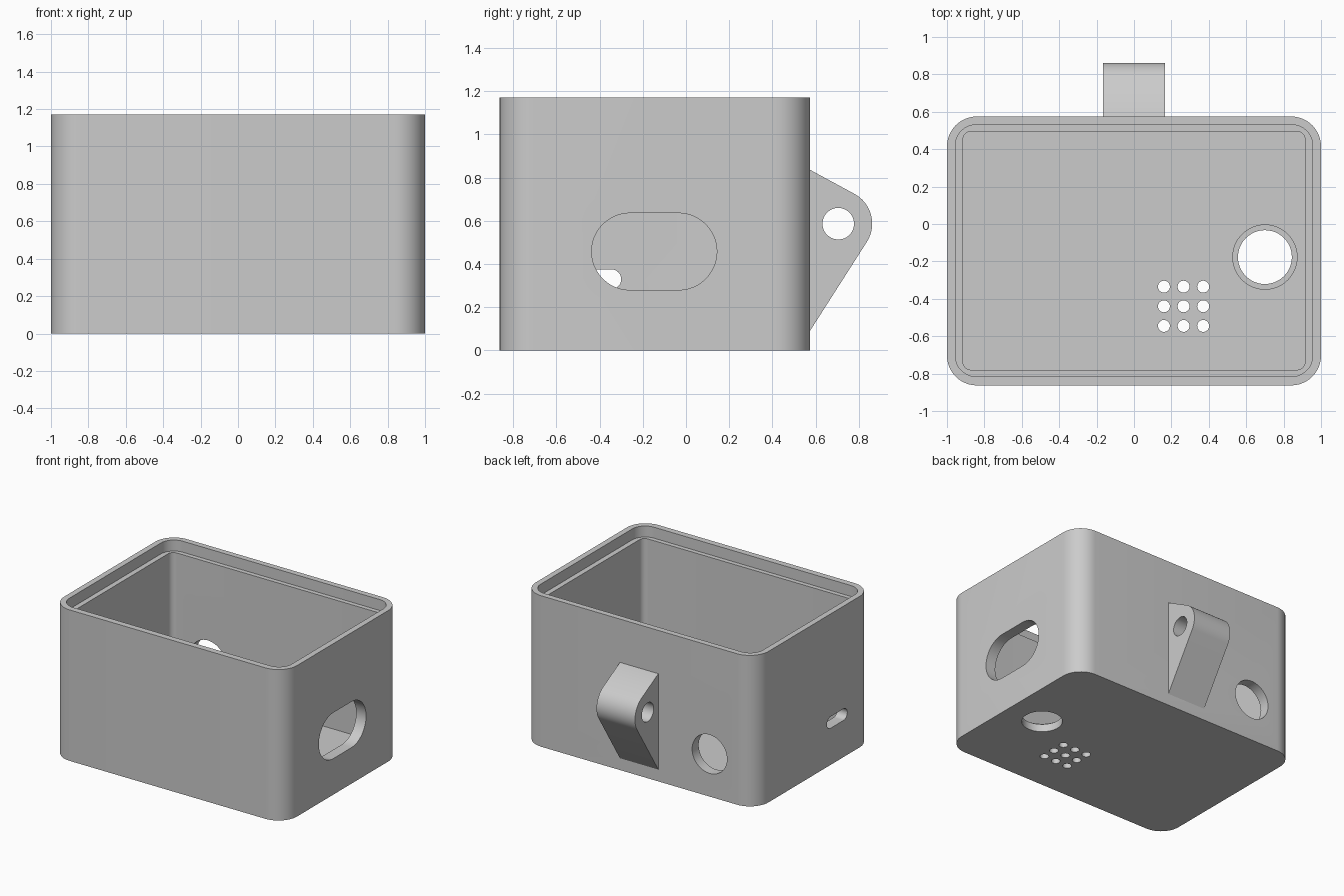
import bpy
import bmesh
import math

if "Cube" in bpy.data.objects:
    bpy.data.objects.remove(bpy.data.objects["Cube"], do_unlink=True)

# Single plain grey material
GREY = (0.6, 0.6, 0.6, 1.0)
grey = bpy.data.materials.new("plain_grey")
grey.diffuse_color = GREY
grey.use_nodes = True
grey.node_tree.nodes["Principled BSDF"].inputs["Base Color"].default_value = GREY


def arc(cx, cy, r, start, end, steps):
    """Points along a circular arc, angles in radians."""
    angles = [start + (end - start) * i / steps for i in range(steps + 1)]
    return [(cx + r * math.cos(a), cy + r * math.sin(a)) for a in angles]


def rounded(a0, a1, b0, b1, r, steps=12):
    """Rounded rectangle; becomes a slot or circle when r is half its size."""
    centres = [(a1 - r, b1 - r), (a0 + r, b1 - r), (a0 + r, b0 + r), (a1 - r, b0 + r)]
    points = []
    for i, (a, b) in enumerate(centres):
        for p in arc(a, b, r, i * math.pi / 2, (i + 1) * math.pi / 2, steps):
            if not points or math.dist(p, points[-1]) > 1e-5:
                points.append(p)
    if math.dist(points[0], points[-1]) < 1e-5:
        points.pop()
    return points


def circle(a, b, r, steps=12):
    return rounded(a - r, a + r, b - r, b + r, r, steps)


def prism(name, outline, axis, low, high):
    """Extrude a 2D outline along an axis: x uses (y, z), y uses (x, z), z uses (x, y)."""
    place = {"x": lambda a, b, t: (t, a, b),
             "y": lambda a, b, t: (a, t, b),
             "z": lambda a, b, t: (a, b, t)}[axis]
    bm = bmesh.new()
    base = bm.faces.new([bm.verts.new(place(a, b, low)) for a, b in outline])
    moved = bmesh.ops.extrude_face_region(bm, geom=[base])["geom"]
    bmesh.ops.translate(bm, vec=place(0, 0, high - low),
                        verts=[v for v in moved if isinstance(v, bmesh.types.BMVert)])
    bmesh.ops.recalc_face_normals(bm, faces=bm.faces)
    mesh = bpy.data.meshes.new(name)
    bm.to_mesh(mesh)
    bm.free()
    mesh.materials.append(grey)
    obj = bpy.data.objects.new(name, mesh)
    bpy.context.collection.objects.link(obj)
    return obj


def activate(obj):
    bpy.ops.object.select_all(action="DESELECT")
    obj.select_set(True)
    bpy.context.view_layer.objects.active = obj


def cut(obj, outline, axis, low, high):
    """Subtract a prism from an object and discard the cutter."""
    cutter = prism("cutter", outline, axis, low, high)
    cutter.hide_render = True
    mod = obj.modifiers.new("cut", "BOOLEAN")
    mod.operation = "DIFFERENCE"
    mod.solver = "EXACT"
    mod.object = cutter
    activate(obj)
    bpy.ops.object.modifier_apply(modifier=mod.name)
    bpy.data.objects.remove(cutter, do_unlink=True)


FRONT, BACK, TOP, FLOOR = -0.863, 0.575, 1.172, 0.08

# Box shell with cavity and stepped rim
box = prism("box_shell", rounded(-1, 1, FRONT, BACK, 0.16), "z", 0, TOP)
cut(box, rounded(-0.915, 0.915, -0.78, 0.495, 0.045), "z", FLOOR, TOP + 0.2)
cut(box, rounded(-0.955, 0.955, -0.815, 0.53, 0.11), "z", TOP - 0.085, TOP + 0.3)

# Wall openings: large slot, small slot, round back hole
cut(box, rounded(-0.437, 0.143, 0.28, 0.636, 0.178), "x", 0.8, 1.1)
cut(box, rounded(-0.55, -0.30, 0.285, 0.375, 0.045), "x", -1.1, -0.8)
cut(box, circle(-0.605, 0.33, 0.15), "y", 0.4, 0.7)

# Floor openings: counterbored round hole and grid of small holes
cut(box, circle(0.70, -0.177, 0.144), "z", -0.1, 0.2)
cut(box, circle(0.70, -0.177, 0.172), "z", FLOOR - 0.02, 0.2)
for i in range(3):
    for j in range(3):
        cut(box, circle(0.16 + i * 0.105, -0.545 + j * 0.105, 0.032, 6), "z", -0.1, 0.2)

# Hanging lug on the back: flanks tangent to a rounded nose
CY, CZ, R = 0.705, 0.587, 0.157
HIGH, LOW = 0.836, 0.092


def tangent_angle(z, side):
    dy, dz = BACK - CY, z - CZ
    return math.atan2(dz, dy) + side * math.acos(R / math.hypot(dy, dz))


nose = arc(CY, CZ, R, tangent_angle(LOW, 1), tangent_angle(HIGH, -1), 20)
profile = [(BACK - 0.015, LOW), (BACK, LOW)] + nose + [(BACK, HIGH), (BACK - 0.015, HIGH)]
lug = prism("hanging_lug", profile, "x", -0.165, 0.165)
cut(lug, circle(CY, CZ, 0.073), "x", -0.4, 0.4)

# Smooth the rounded surfaces and keep the edges crisp
for obj in (box, lug):
    activate(obj)
    bpy.ops.object.shade_smooth_by_angle(angle=math.radians(30))
